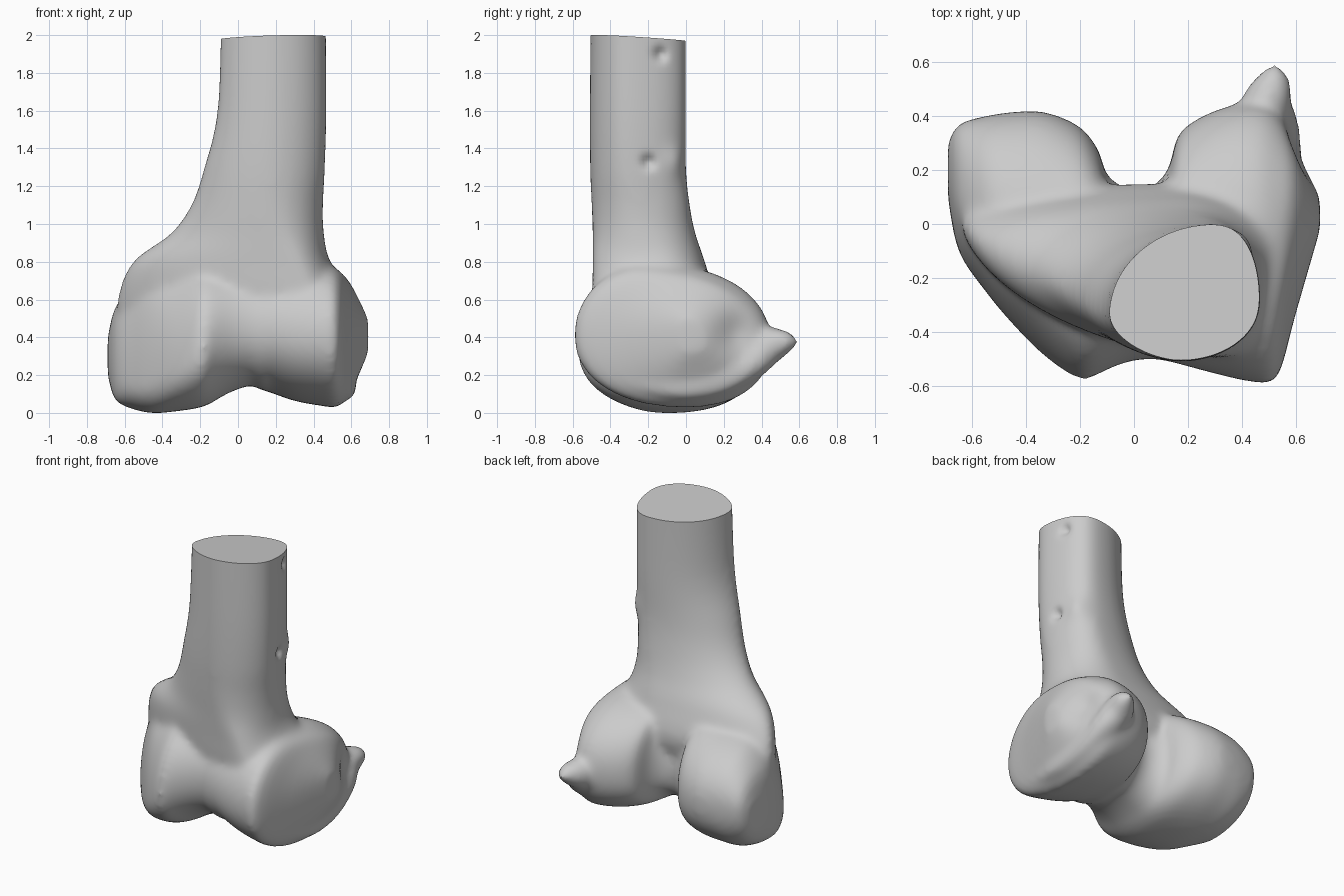
import bpy, bmesh, math
from mathutils import Vector

if "Cube" in bpy.data.objects:
    bpy.data.objects.remove(bpy.data.objects["Cube"])

bone = bpy.data.materials.new("bone grey")
bone.use_nodes = True
bone.diffuse_color = (0.6, 0.6, 0.6, 1)
bone.node_tree.nodes["Principled BSDF"].inputs["Base Color"].default_value = (0.6, 0.6, 0.6, 1)

SIDES = 64
BACK_HEIGHT = 0.37


def spline(rows, t):
    """Smooth value of a table of rows at fractional row t."""
    i = min(int(t), len(rows) - 2)
    f = t - i
    pick = [rows[max(0, min(len(rows) - 1, i + k))] for k in (-1, 0, 1, 2)]
    out = []
    for a, b, c, d in zip(*pick):
        out.append(b + 0.5 * f * (c - a + f * (2 * a - 5 * b + 4 * c - d + f * (3 * (b - c) + d - a))))
    return out


def section(row, powers):
    """Closed outline from its four extreme points, one exponent per quadrant."""
    u0, u1, v0, v1, u_low, u_high, v_left, v_right = row
    points = []
    for k in range(SIDES):
        a = math.tau * (k + 0.5) / SIDES
        c, s = math.cos(a), math.sin(a)
        power = 2 / powers[int(4 * (k + 0.5) / SIDES)]
        cu, cv = (u_high if s > 0 else u_low), (v_right if c > 0 else v_left)
        u = cu + ((u1 if c > 0 else u0) - cu) * abs(c) ** power
        v = cv + ((v1 if s > 0 else v0) - cv) * abs(s) ** power
        points.append((u, v))
    return points


def loft(bm, rows, powers, place, steps):
    """Skin the sections; the first number of each row is the station."""
    rings = []
    count = (len(rows) - 1) * steps
    for i in range(count + 1):
        station, *rest = spline(rows, i / steps)
        rings.append([bm.verts.new(place(station, u, v)) for u, v in section(rest, powers)])
    for a, b in zip(rings, rings[1:]):
        for k in range(SIDES):
            n = (k + 1) % SIDES
            bm.faces.new((a[k], a[n], b[n], b[k]))
    bm.faces.new(rings[0])
    bm.faces.new(rings[-1])


bm = bmesh.new()

# Shaft and flare: z, then x range, y range, x of front and back, y of sides
shaft = [
    (2.1, -.09, .465, -.505, 0, .17, .3, -.34, -.29),
    (1.6, -.11, .468, -.51, 0, .17, .3, -.34, -.29),
    (1.3, -.18, .46, -.508, 0, .17, .28, -.3, -.28),
    (1.1, -.25, .45, -.5, .02, .18, .25, -.25, -.25),
    (.95, -.36, .455, -.495, .05, .22, .2, -.18, -.22),
    (.8, -.56, .49, -.495, .1, .3, .15, -.08, -.15),
    (.6, -.64, .62, -.49, .15, .36, .1, 0, 0),
    (.42, -.62, .6, -.43, .1, .36, .1, 0, 0),
]
loft(bm, shaft, (2.2, 2, 1.7, 2), lambda z, x, y: (x, y, z), 6)

# Two condyles with the groove between: x, then y range, z range,
# y of bottom and top, z of front
condyles = [
    (-.69, .1, .3, .2, .4, .2, .2, .3),
    (-.65, -.1, .37, .07, .56, 0, .1, .2),
    (-.55, -.25, .4, .02, .68, 0, 0, .15),
    (-.45, -.37, .415, 0, .73, -.1, -.1, .17),
    (-.33, -.49, .415, .01, .75, -.1, -.14, .23),
    (-.2, -.575, .36, .03, .78, -.1, -.2, .33),
    (-.13, -.555, .27, .06, .78, -.1, -.2, .4),
    (-.1, -.54, .18, .08, .78, -.1, -.2, .42),
    (-.02, -.51, .13, .12, .78, -.1, -.2, .45),
    (.07, -.5, .14, .145, .78, -.1, -.2, .46),
    (.13, -.51, .21, .12, .78, -.1, -.2, .45),
    (.17, -.52, .34, .11, .78, 0, -.2, .45),
    (.3, -.555, .42, .065, .79, 0, -.2, .43),
    (.44, -.585, .45, .04, .79, 0, -.2, .42),
    (.53, -.57, .42, .035, .76, 0, -.2, .41),
    (.6, -.33, .32, .12, .68, 0, 0, .42),
    (.69, -.02, .1, .32, .5, 0, 0, .45),
]
loft(bm, [row + (BACK_HEIGHT,) for row in condyles], (2.2, 2, 2.2, 2.3),
     lambda x, y, z: (x, y, z), 4)

# Outer rim that runs back into the pointed spur: x, y, z, radius
rim = [
    (.53, -.3, .17, .05), (.56, -.05, .13, .065), (.56, .17, .16, .07),
    (.53, .34, .26, .09), (.49, .43, .35, .1), (.515, .51, .375, .07), (.52, .565, .378, .033),
]
for i in range(49):
    x, y, z, r = spline(rim, i / 8)
    ball = bmesh.ops.create_icosphere(bm, subdivisions=2, radius=r)
    bmesh.ops.translate(bm, verts=ball["verts"], vec=(x, y, z))

bmesh.ops.recalc_face_normals(bm, faces=bm.faces[:])
mesh = bpy.data.meshes.new("thigh_bone_end")
bm.to_mesh(mesh)
bm.free()
obj = bpy.data.objects.new("thigh_bone_end", mesh)
bpy.context.collection.objects.link(obj)

# Fuse the parts into one smooth skin
fuse = obj.modifiers.new("fuse", "REMESH")
fuse.mode = "VOXEL"
fuse.voxel_size = 0.018
soften = obj.modifiers.new("soften", "SMOOTH")
soften.factor = 0.5
soften.iterations = 20
graph = bpy.context.evaluated_depsgraph_get()
skin = bpy.data.meshes.new_from_object(obj.evaluated_get(graph))
obj.modifiers.clear()

bm = bmesh.new()
bm.from_mesh(skin)

# Pits and a low bump on the shaft, hollow above the rim: centre, depth, radius
dents = [
    ((.43, -.14, 1.9), .04, .035),
    ((.44, -.2, 1.33), .04, .035),
    ((.41, -.03, 1.33), -.025, .08),
    ((.58, .24, .42), .045, .1),
]
for centre, depth, radius in dents:
    for v in bm.verts:
        # Only the outward facing side of the bone moves
        d = (v.co - Vector(centre)).length
        v.co.x -= depth * math.exp(-(d / radius) ** 2)

# Slanted saw cut across the top
cut = bmesh.ops.bisect_plane(bm, geom=bm.verts[:] + bm.edges[:] + bm.faces[:], dist=1e-5,
                             plane_co=(0, 0, 1.962), plane_no=(-.03, .065, 1), clear_outer=True)
rim_edges = [e for e in cut["geom_cut"] if isinstance(e, bmesh.types.BMEdge)]
bmesh.ops.contextual_create(bm, geom=rim_edges)

# Rest on the ground
low = min(v.co.z for v in bm.verts)
bmesh.ops.translate(bm, verts=bm.verts[:], vec=(0, 0, -low))
bmesh.ops.recalc_face_normals(bm, faces=bm.faces[:])
bm.to_mesh(skin)
bm.free()
obj.data = skin
skin.materials.clear()
skin.materials.append(bone)

bpy.context.view_layer.objects.active = obj
obj.select_set(True)
bpy.ops.object.shade_smooth_by_angle(angle=math.radians(40))
